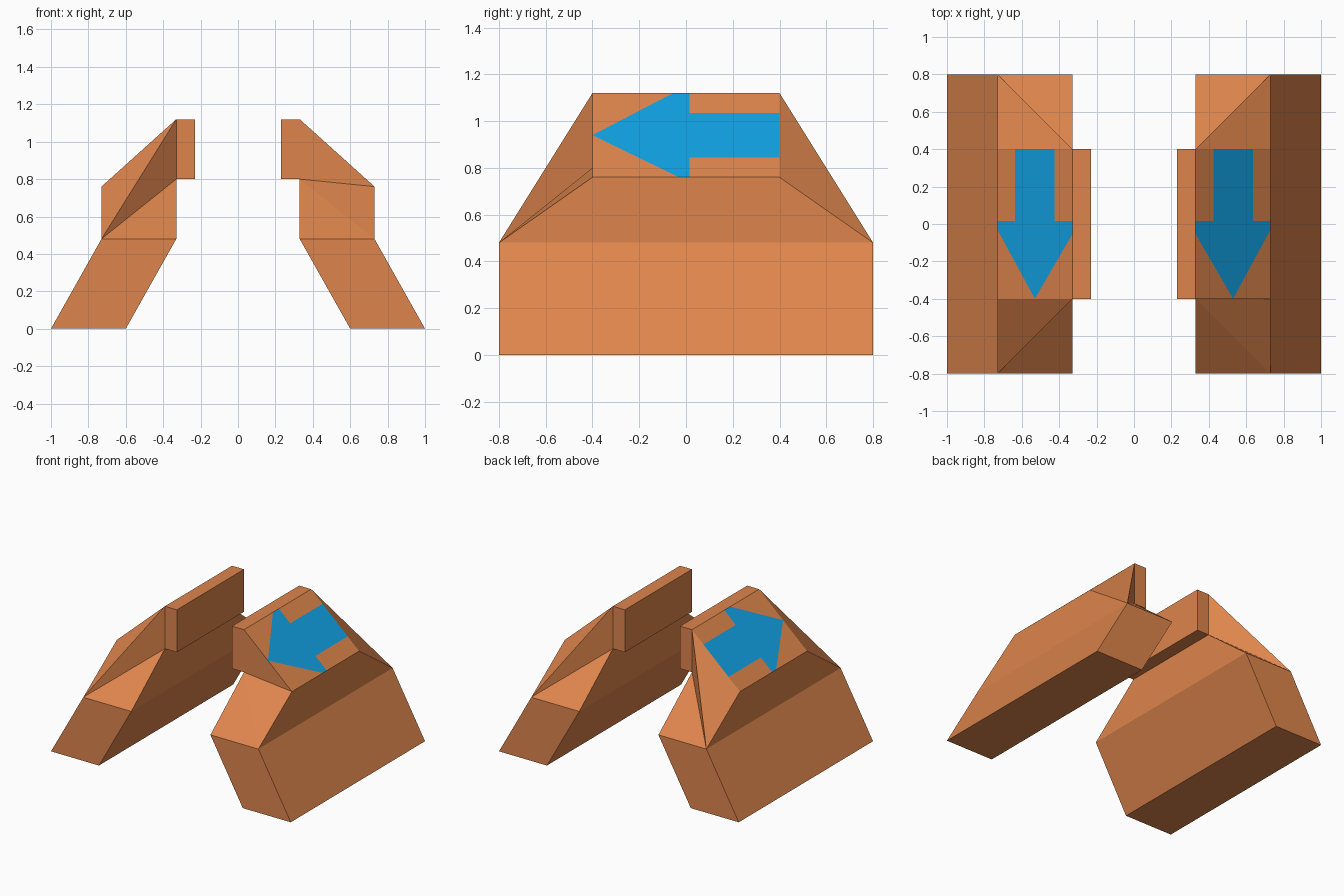
import bpy, bmesh
from mathutils import Vector

if "Cube" in bpy.data.objects:
    bpy.data.objects.remove(bpy.data.objects["Cube"])


def material(name, rgb):
    m = bpy.data.materials.new(name)
    m.diffuse_color = (*rgb, 1)
    m.use_nodes = True
    m.node_tree.nodes["Principled BSDF"].inputs["Base Color"].default_value = m.diffuse_color
    return m


ORANGE = material("clay orange", (0.73, 0.235, 0.073))
BLUE = material("arrow blue", (0.0055, 0.36, 0.77))

# Key sizes of the +x rail
IN, OUT = 0.33, 0.73            # inner and outer x of the upper block
LIP = 0.23                      # inner x of the lip
Z1, ZLIP, ZOUT, ZTOP = 0.48, 0.80, 0.76, 1.12
L, T = 0.8, 0.4                 # half lengths at the base and at the top


def build_rail(name, side):
    bm = bmesh.new()

    def face(pts, outward, mat=0):
        """Add a face given in +x coordinates, turned towards 'outward'."""
        pts = [Vector((x * side, y, z)) for x, y, z in pts]
        out = Vector((outward[0] * side, outward[1], outward[2]))
        f = bm.faces.new([bm.verts.new(p) for p in pts])
        f.normal_update()
        if f.normal.dot(out) < 0:
            f.normal_flip()
        f.material_index = mat

    def strip(a, b, half, outward, half_b=None):
        """Lengthwise quad between two (x, z) profile points."""
        hb = half if half_b is None else half_b
        face([(a[0], -half, a[1]), (a[0], half, a[1]),
              (b[0], hb, b[1]), (b[0], -hb, b[1])], outward)

    # Leaning foot and the walls above it
    strip((0.6, 0), (1, 0), L, (0, 0, -1))
    strip((1, 0), (OUT, Z1), L, (1, 0, 0))
    strip((0.6, 0), (IN, Z1), L, (-1, 0, 0))
    strip((OUT, Z1), (OUT, ZOUT), L, (1, 0, 0), T)
    strip((IN, Z1), (IN, ZLIP), L, (-1, 0, 0), T)

    # Inner lip
    strip((LIP, ZLIP), (IN, ZLIP), T, (0, 0, -1))
    strip((LIP, ZLIP), (LIP, ZTOP), T, (-1, 0, 0))
    strip((LIP, ZTOP), (IN, ZTOP), T, (0, 0, 1))

    # Ends: foot, lip and folded upper part
    for e in (-1, 1):
        y0, y1 = e * L, e * T
        face([(0.6, y0, 0), (1, y0, 0), (OUT, y0, Z1), (IN, y0, Z1)], (0, e, 0))
        face([(LIP, y1, ZLIP), (IN, y1, ZLIP), (IN, y1, ZTOP), (LIP, y1, ZTOP)], (0, e, 0))
        p1, p2, p3 = (OUT, y0, Z1), (OUT, y1, ZOUT), (IN, y1, ZTOP)
        p4, p5 = (IN, y1, ZLIP), (IN, y0, Z1)
        face([p1, p4, p5], (0, e, 1))
        if side > 0 and e < 0:      # this end is folded inwards
            face([p1, p2, p4], (0, e, 1))
            face([p2, p3, p4], (0, e, 0))
        else:
            face([p1, p2, p3], (1, e, 1))
            face([p1, p3, p4], (-1, e, 0))

    # Sloping top, cut into the arrow and its surround
    def slope(pts, mat=0):
        k = (ZOUT - ZTOP) / (OUT - IN)
        face([(x, y, ZTOP + k * (x - IN)) for x, y in pts], (0, 0, 1), mat)

    mid, s0, s1 = (IN + OUT) / 2, 0.425, 0.635
    neck, barb0, barb1 = 0.015, -0.055, -0.03
    slope([(s0, T), (s0, neck), (IN, neck), (IN, barb0), (mid, -T),
           (OUT, barb1), (OUT, neck), (s1, neck), (s1, T)], 1)
    slope([(IN, neck), (s0, neck), (s0, T), (IN, T)])
    slope([(OUT, neck), (s1, neck), (s1, T), (OUT, T)])
    slope([(IN, barb0), (mid, -T), (IN, -T)])
    slope([(OUT, barb1), (mid, -T), (OUT, -T)])

    bmesh.ops.remove_doubles(bm, verts=bm.verts, dist=1e-5)
    me = bpy.data.meshes.new(name)
    bm.to_mesh(me)
    bm.free()
    me.materials.append(ORANGE)
    me.materials.append(BLUE)
    bpy.context.collection.objects.link(bpy.data.objects.new(name, me))


build_rail("right_rail", 1)
build_rail("left_rail", -1)
